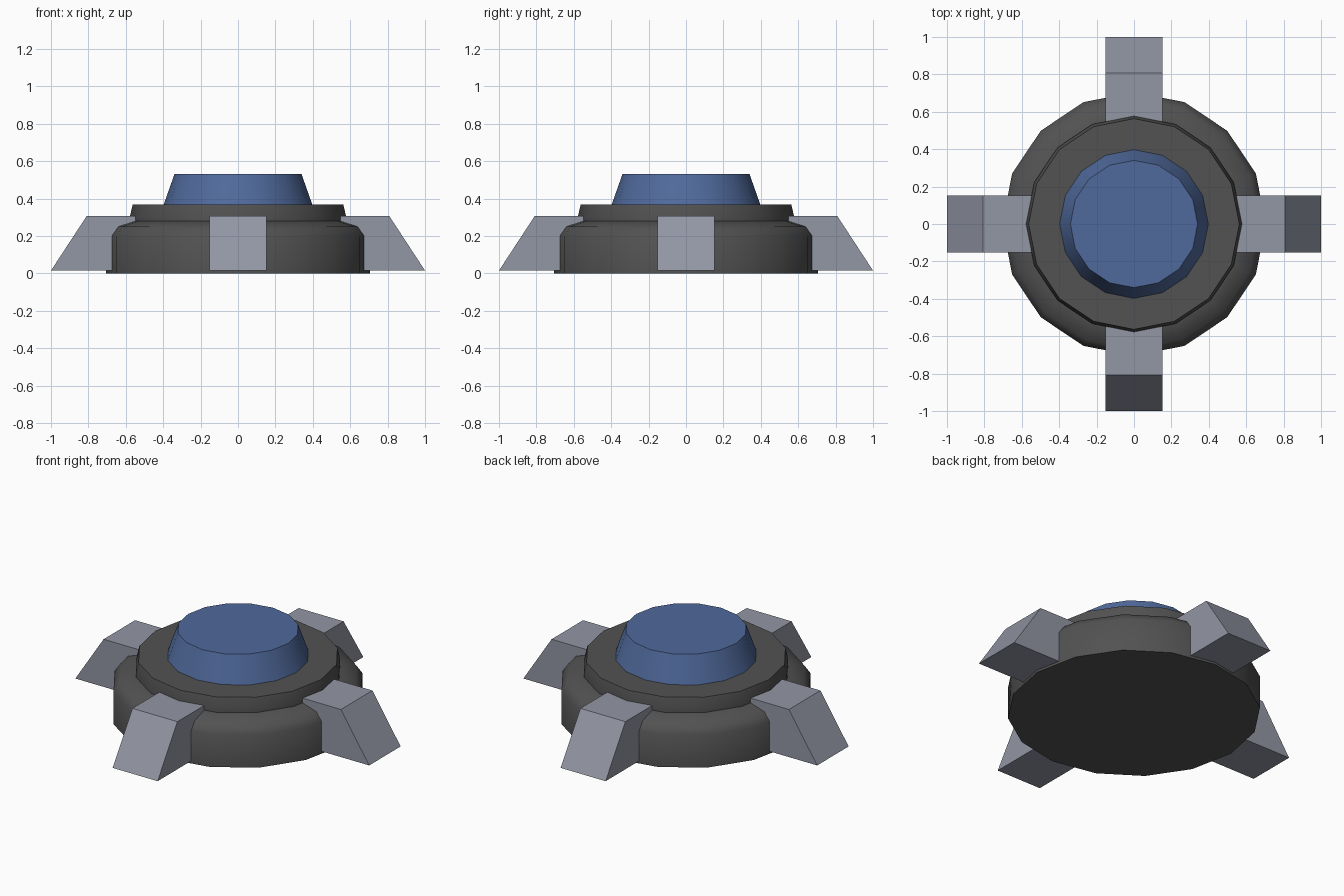
import bpy, bmesh, math
from mathutils import Matrix

if "Cube" in bpy.data.objects:
    bpy.data.objects.remove(bpy.data.objects["Cube"])


def material(name, rgb):
    m = bpy.data.materials.new(name)
    m.diffuse_color = (*rgb, 1)
    m.use_nodes = True
    m.node_tree.nodes["Principled BSDF"].inputs["Base Color"].default_value = m.diffuse_color
    return m


dark = material("dark grey", (0.084, 0.084, 0.084))
blue = material("blue", (0.080, 0.144, 0.332))
steel = material("steel grey", (0.290, 0.308, 0.372))


def finish(bm, name, mat, smooth=True):
    bmesh.ops.recalc_face_normals(bm, faces=bm.faces)
    me = bpy.data.meshes.new(name)
    bm.to_mesh(me)
    bm.free()
    me.materials.append(mat)
    ob = bpy.data.objects.new(name, me)
    bpy.context.collection.objects.link(ob)
    if smooth:
        bpy.ops.object.select_all(action='DESELECT')
        ob.select_set(True)
        bpy.context.view_layer.objects.active = ob
        bpy.ops.object.shade_smooth_by_angle(angle=math.radians(40))
    return ob


def lathe(name, profile, mat, n=16):
    """Capped solid of revolution from (radius, z) points."""
    bm = bmesh.new()
    rings = [[bm.verts.new((r * math.cos(i * math.tau / n), r * math.sin(i * math.tau / n), z))
              for i in range(n)] for r, z in profile]
    for a, b in zip(rings, rings[1:]):
        for i in range(n):
            j = (i + 1) % n
            bm.faces.new((a[i], a[j], b[j], b[i]))
    bm.faces.new(rings[0])
    bm.faces.new(rings[-1])
    return finish(bm, name, mat)


# Round body, collar and button
lathe("base_body", [(0.705, 0), (0.705, 0.2), (0.67, 0.25), (0.57, 0.282)], dark)
lathe("collar", [(0.578, 0.275), (0.578, 0.305), (0.563, 0.367)], dark)
lathe("button", [(0.40, 0.36), (0.34, 0.53)], blue)

# Four sloped feet around the body
foot_profile = [(0.50, 0.015), (1.0, 0.015), (0.808, 0.308), (0.50, 0.308)]
for k, side in enumerate(("right", "back", "left", "front")):
    bm = bmesh.new()
    face = bm.faces.new([bm.verts.new((x, -0.153, z)) for x, z in foot_profile])
    ext = bmesh.ops.extrude_face_region(bm, geom=[face])
    bmesh.ops.translate(bm, vec=(0, 0.306, 0),
                        verts=[g for g in ext["geom"] if isinstance(g, bmesh.types.BMVert)])
    bmesh.ops.transform(bm, matrix=Matrix.Rotation(k * math.pi / 2, 4, 'Z'), verts=bm.verts)
    finish(bm, side + "_foot", steel, smooth=False)
